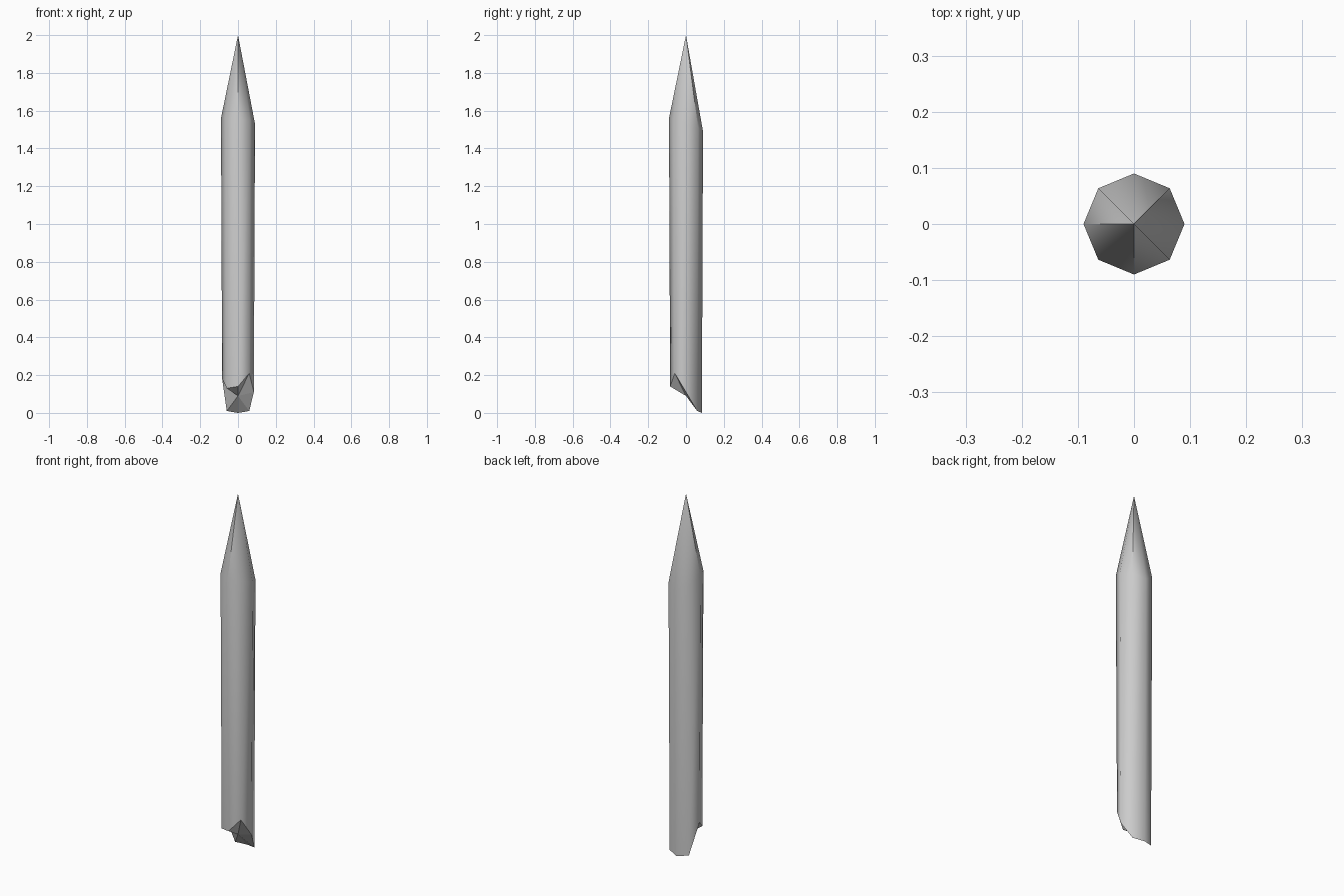
import bpy, bmesh, math

cube = bpy.data.objects.get("Cube")
if cube:
    bpy.data.objects.remove(cube, do_unlink=True)

wood = bpy.data.materials.new("plain_grey")
wood.use_nodes = True
GREY = (0.6, 0.6, 0.6, 1)
wood.diffuse_color = GREY
wood.node_tree.nodes["Principled BSDF"].inputs["Base Color"].default_value = GREY

# Heights of the eight corners, counter-clockwise from +x
SHOULDER = [1.53, 1.51, 1.49, 1.53, 1.56, 1.56, 1.56, 1.55]
BROKEN_END = [0.11, 0.01, 0.0, 0.01, 0.18, 0.13, 0.14, 0.21]
SHARP_TIP_EDGES = (1, 4, 6)


def ring(bm, radius, heights):
    """Octagon whose corners sit at their own heights."""
    step = math.tau / len(heights)
    return [bm.verts.new((radius * math.cos(i * step), radius * math.sin(i * step), z))
            for i, z in enumerate(heights)]


bm = bmesh.new()
low = ring(bm, 0.084, BROKEN_END)
high = ring(bm, 0.09, SHOULDER)
tip = bm.verts.new((0, 0, 2))
core = bm.verts.new((0, 0, 0.09))

# Shaft, sharpened point and splintered end
for i in range(8):
    j = (i + 1) % 8
    bm.faces.new((low[i], low[j], high[j], high[i])).smooth = True
    bm.faces.new((high[i], high[j], tip)).smooth = True
    bm.faces.new((low[j], low[i], core)).smooth = False

# Creases on the point and around the broken end
for i in range(8):
    bm.edges.get((low[i], low[(i + 1) % 8])).smooth = False
for i in SHARP_TIP_EDGES:
    bm.edges.get((high[i], tip)).smooth = False

bmesh.ops.recalc_face_normals(bm, faces=bm.faces[:])
mesh = bpy.data.meshes.new("stake")
bm.to_mesh(mesh)
bm.free()
mesh.materials.append(wood)
stake = bpy.data.objects.new("stake", mesh)
bpy.context.collection.objects.link(stake)
